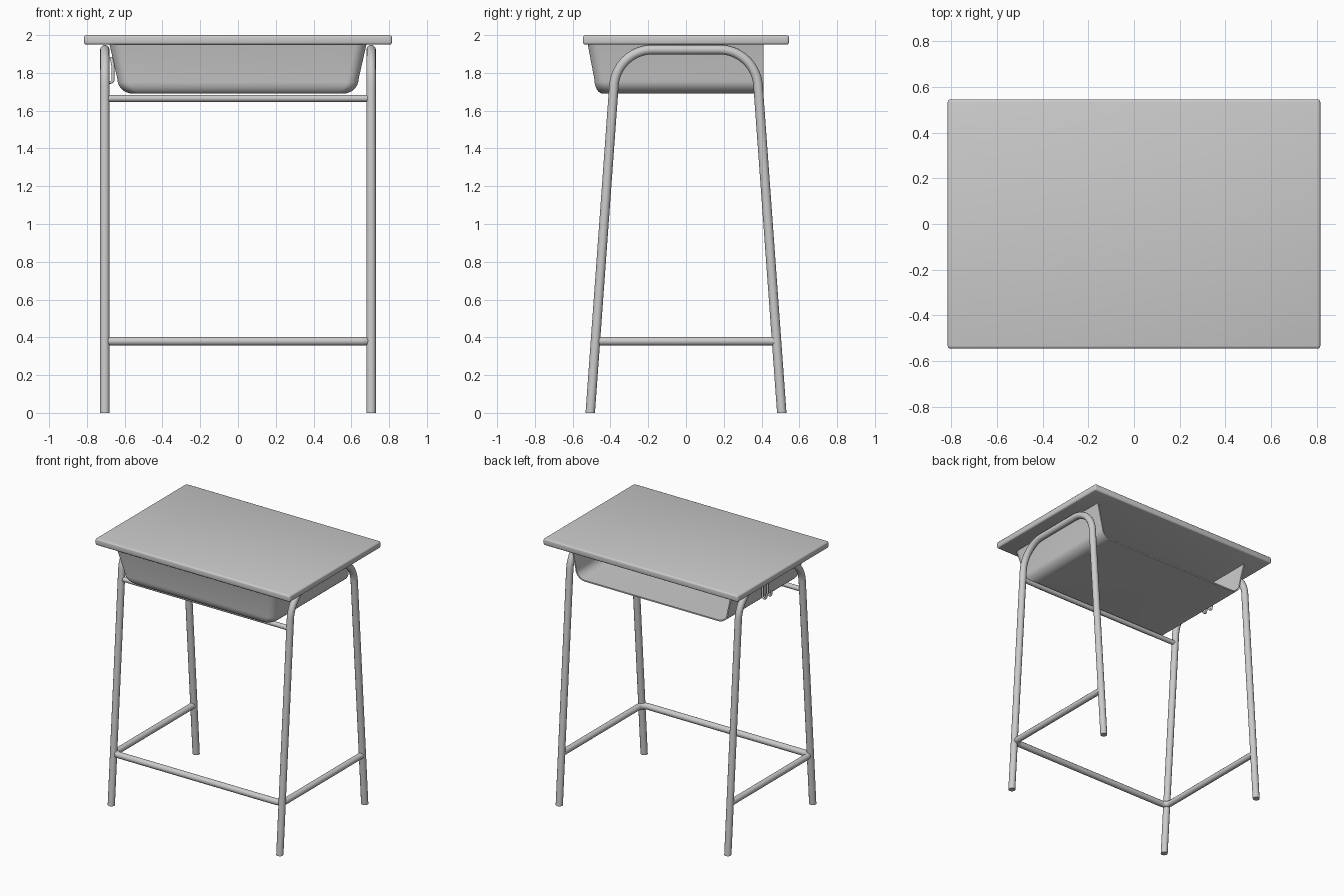
import bpy, bmesh
from math import sin, cos, tan, pi
from mathutils import Vector

cube = bpy.data.objects.get("Cube")
if cube:
    bpy.data.objects.remove(cube)

grey = bpy.data.materials.new("grey")
grey.use_nodes = True
grey.diffuse_color = (0.6, 0.6, 0.6, 1)
grey.node_tree.nodes["Principled BSDF"].inputs["Base Color"].default_value = (0.6, 0.6, 0.6, 1)


def finish(obj):
    """Convert to mesh, colour and smooth one part."""
    bpy.ops.object.select_all(action='DESELECT')
    obj.select_set(True)
    bpy.context.view_layer.objects.active = obj
    bpy.ops.object.convert(target='MESH')
    obj = bpy.context.object
    obj.data.materials.clear()
    obj.data.materials.append(grey)
    bpy.ops.object.shade_smooth_by_angle(angle=0.7)
    return obj


def rounded(points, cut, steps=10):
    """Replace each inner corner of a path with an arc starting `cut` before it."""
    pts = [Vector(p) for p in points]
    path = [pts[0]]
    for a, p, b in zip(pts, pts[1:], pts[2:]):
        u, v = (a - p).normalized(), (b - p).normalized()
        half = u.angle(v) / 2
        centre = p + (u + v).normalized() * cut / cos(half)
        start = (p + u * cut - centre).normalized()
        end = (p + v * cut - centre).normalized()
        path += [centre + start.slerp(end, i / steps) * cut * tan(half)
                 for i in range(steps + 1)]
    return path + [pts[-1]]


def tube(name, path, radius):
    curve = bpy.data.curves.new(name, 'CURVE')
    curve.dimensions = '3D'
    curve.bevel_depth = radius
    curve.bevel_resolution = 4
    curve.use_fill_caps = True
    spline = curve.splines.new('POLY')
    spline.points.add(len(path) - 1)
    for point, co in zip(spline.points, path):
        point.co = (*co, 1)
    obj = bpy.data.objects.new(name, curve)
    bpy.context.collection.objects.link(obj)
    return finish(obj)


def mesh_object(name, bm):
    mesh = bpy.data.meshes.new(name)
    bm.to_mesh(mesh)
    bm.free()
    obj = bpy.data.objects.new(name, mesh)
    bpy.context.collection.objects.link(obj)
    return obj


# Desk top with softened edges
bpy.ops.mesh.primitive_cube_add(size=1, location=(0, 0, 1.975))
top = bpy.context.object
top.name = "desk_top"
top.scale = (1.63, 1.09, 0.05)
bpy.ops.object.transform_apply(location=False, rotation=False, scale=True)
bevel = top.modifiers.new("edge", 'BEVEL')
bevel.width, bevel.segments = 0.012, 3
finish(top)

# Arched leg frames, one per side, with feet cut flat on the floor
for side, x in (("left", 0.705), ("right", -0.705)):
    arch = [(x, -0.507, -0.01), (x, -0.368, 1.923), (x, 0.368, 1.923), (x, 0.507, -0.01)]
    legs = tube(side + "_leg_frame", rounded(arch, 0.19, 14), 0.025)
    for v in legs.data.vertices:
        v.co.z = max(v.co.z, 0)

# Foot rail around three sides, open at the back
rail = [(0.705, 0.47, 0.38), (0.705, -0.482, 0.38), (-0.705, -0.482, 0.38), (-0.705, 0.47, 0.38)]
tube("foot_rail", rounded(rail, 0.05), 0.023)

# Straight rail under the tray
tube("tray_rail", [(-0.7, -0.385, 1.665), (0.7, -0.385, 1.665)], 0.018)


# Book tray: stacked outlines, open at the back and the top
def tray_outline(half_width, front, z, corner=0.06):
    back = 0.41
    right = [(half_width, back, z)]
    for i in range(9):
        a = i / 8 * pi / 2
        right.append((half_width - corner + corner * cos(a),
                      front + corner - corner * sin(a), z))
    return right + [(-x, y, z) for x, y, z in reversed(right)]


levels = [(0.68, -0.52, 1.95)]
for i in range(9):
    a = i / 8 * pi / 2
    levels.append((0.555 + 0.083 * cos(a), -0.44 - 0.045 * cos(a), 1.765 - 0.075 * sin(a)))

bm = bmesh.new()
rings = [[bm.verts.new(p) for p in tray_outline(*level)] for level in levels]
for upper, lower in zip(rings, rings[1:]):
    for i in range(len(upper) - 1):
        bm.faces.new((upper[i], upper[i + 1], lower[i + 1], lower[i]))
bm.faces.new(rings[-1])
bmesh.ops.recalc_face_normals(bm, faces=bm.faces)
bottom = min(bm.faces, key=lambda f: f.calc_center_median().z)
if bottom.normal.z > 0:
    bmesh.ops.reverse_faces(bm, faces=bm.faces)
tray = mesh_object("book_tray", bm)
wall = tray.modifiers.new("wall", 'SOLIDIFY')
wall.thickness, wall.offset = 0.01, -1
finish(tray)

# Double bag hook on the right side of the tray
for name, y in (("front", -0.03), ("back", 0.03)):
    hook = [(-0.672, 0, 1.88), (-0.662, y, 1.84), (-0.662, y, 1.75),
            (-0.69, y, 1.75), (-0.695, y, 1.79)]
    tube(name + "_bag_hook", rounded(hook, 0.013, 5), 0.008)
